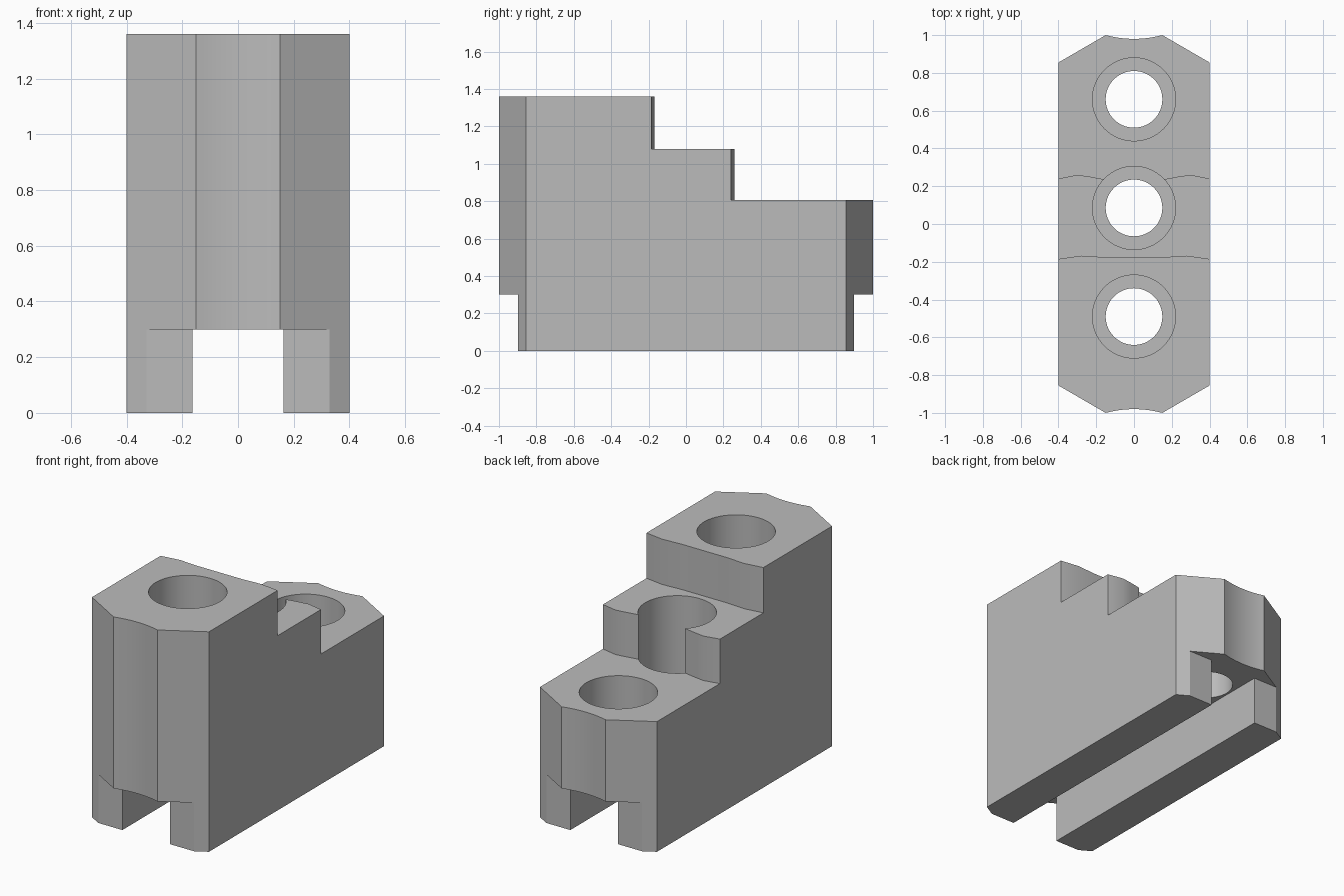
import bpy, bmesh, math

old = bpy.data.objects.get("Cube")
if old:
    bpy.data.objects.remove(old, do_unlink=True)

grey = bpy.data.materials.new("plain grey")
grey.use_nodes = True
colour = (0.5, 0.5, 0.5, 1)
grey.diffuse_color = colour
grey.node_tree.nodes["Principled BSDF"].inputs["Base Color"].default_value = colour


def prism(name, outline, z0, z1):
    """Extrude a plan outline between two heights."""
    bm = bmesh.new()
    face = bm.faces.new([bm.verts.new((x, y, z0)) for x, y in outline])
    top = bmesh.ops.extrude_face_region(bm, geom=[face])["geom"]
    for v in top:
        if isinstance(v, bmesh.types.BMVert):
            v.co.z = z1
    bmesh.ops.recalc_face_normals(bm, faces=bm.faces)
    mesh = bpy.data.meshes.new(name)
    bm.to_mesh(mesh)
    bm.free()
    mesh.materials.append(grey)
    obj = bpy.data.objects.new(name, mesh)
    bpy.context.collection.objects.link(obj)
    return obj


def circle(y, r, n=64):
    return [(r * math.cos(math.tau * i / n), y + r * math.sin(math.tau * i / n))
            for i in range(n)]


def box(x0, x1, y0, y1):
    return [(x0, y0), (x1, y0), (x1, y1), (x0, y1)]


def cut(body, cutter):
    """Subtract a cutter and remove it."""
    cutter.hide_render = True
    mod = body.modifiers.new("cut", 'BOOLEAN')
    mod.operation, mod.solver, mod.object = 'DIFFERENCE', 'EXACT', cutter
    bpy.context.view_layer.objects.active = body
    bpy.ops.object.modifier_apply(modifier=mod.name)
    bpy.data.objects.remove(cutter, do_unlink=True)


# Body with chamfered corners and shallow scooped ends
half = [(0.4, 0.855)]
for i in range(13):
    x = 0.15 - 0.3 * i / 12
    half.append((x, 1 - 0.02 * (1 - (x / 0.15) ** 2)))
half.append((-0.4, 0.855))
body = prism("stepped_jaw_block", half + [(-x, -y) for x, y in half], 0, 1.36)

# Two steps with gently waved risers
risers = [
    (1.08, [(0.5, -0.194), (0.4, -0.185), (0.28, -0.168), (0.15, -0.176)]),
    (0.805, [(0.5, 0.225), (0.4, 0.24), (0.3, 0.26), (0.23, 0.25), (0.15, 0.235)]),
]
for z, wave in risers:
    edge = wave + [(-x, y) for x, y in reversed(wave)]
    cut(body, prism("step_cutter", edge + [(-0.5, 1.2), (0.5, 1.2)], z, 1.6))

# Lengthwise slot and relieved ends under the block
cut(body, prism("slot_cutter", box(-0.163, 0.163, -1.2, 1.2), -0.1, 0.3))
for s in (-1, 1):
    cut(body, prism("end_cutter", box(-0.5, 0.5, min(s * 0.897, s * 1.2),
                                      max(s * 0.897, s * 1.2)), -0.1, 0.3))

# Counterbored screw holes
for y in (-0.49, 0.085, 0.66):
    cut(body, prism("hole_cutter", circle(y, 0.15), -0.1, 1.6))
    cut(body, prism("counterbore_cutter", circle(y, 0.22), 0.5, 1.6))

bpy.ops.object.select_all(action='DESELECT')
body.select_set(True)
bpy.context.view_layer.objects.active = body
bpy.ops.object.shade_smooth_by_angle(angle=math.radians(28))
